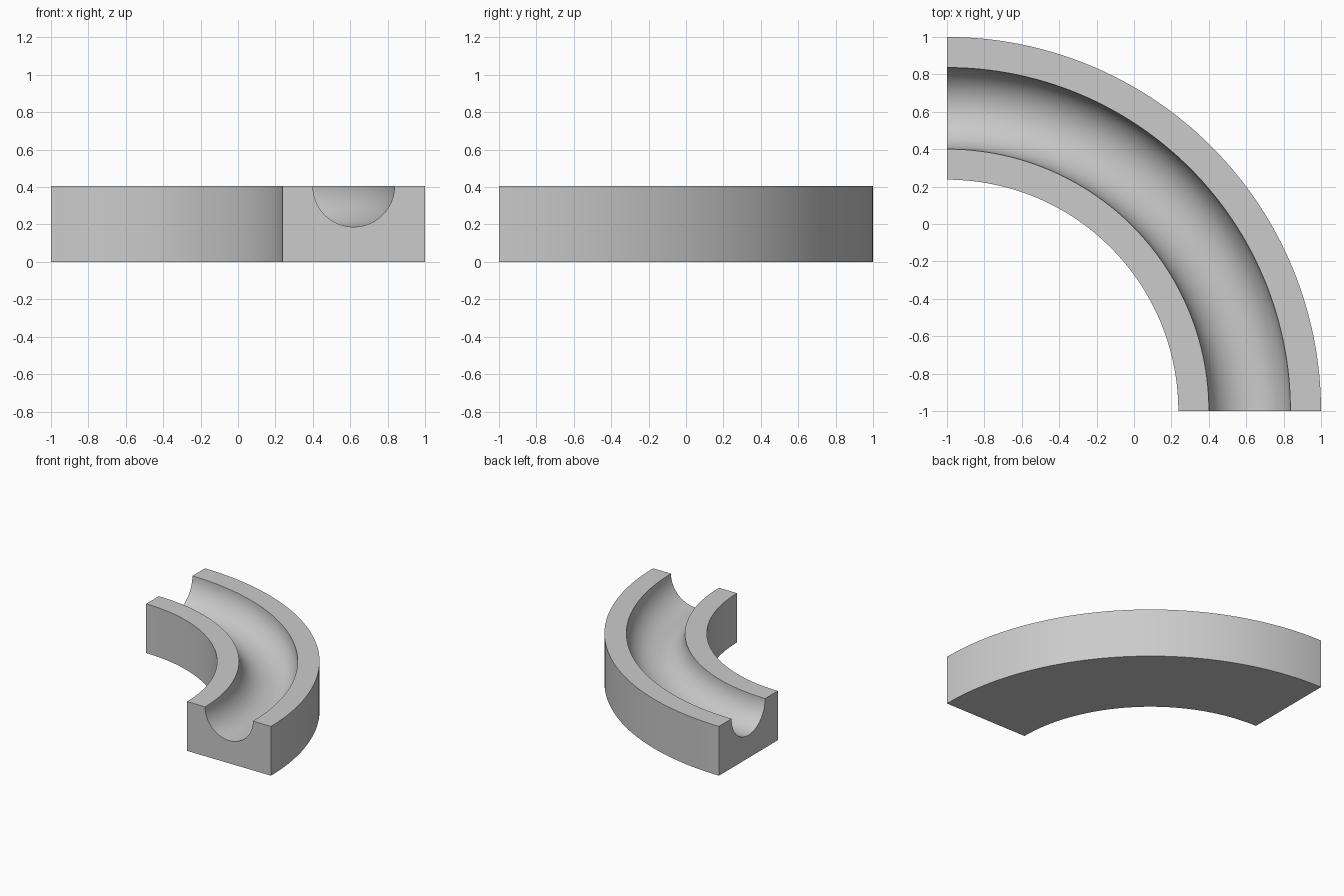
import bpy
import bmesh
from math import cos, sin, pi, radians
from mathutils import Vector

cube = bpy.data.objects.get("Cube")
if cube:
    bpy.data.objects.remove(cube)

# Dimensions of the quarter-turn track
PIVOT = Vector((-1, -1, 0))
INNER, OUTER, HEIGHT = 1.237, 2.0, 0.405
GROOVE = 0.218
MIDDLE = (INNER + OUTER) / 2
ARC_STEPS, TURN_STEPS = 32, 64

# Cross-section: a block with a half-round channel in its top
profile = [(INNER, HEIGHT), (INNER, 0), (OUTER, 0), (OUTER, HEIGHT)]
for i in range(ARC_STEPS + 1):
    a = pi * i / ARC_STEPS
    profile.append((MIDDLE + GROOVE * cos(a), HEIGHT - GROOVE * sin(a)))

# Sweep the cross-section through a quarter turn, keeping both end caps
bm = bmesh.new()
start = bm.faces.new([bm.verts.new(PIVOT + Vector((r, 0, z))) for r, z in profile])
cap = bmesh.ops.duplicate(bm, geom=[start])
bmesh.ops.spin(bm, geom=[start], cent=PIVOT, axis=(0, 0, 1),
               angle=radians(90), steps=TURN_STEPS, use_duplicate=False)
bmesh.ops.remove_doubles(bm, verts=bm.verts, dist=0.0001)
bmesh.ops.recalc_face_normals(bm, faces=bm.faces)

mesh = bpy.data.meshes.new("curved_track")
bm.to_mesh(mesh)
bm.free()
track = bpy.data.objects.new("curved_track", mesh)
bpy.context.collection.objects.link(track)

# Plain grey material
grey = bpy.data.materials.new("light_grey")
grey.use_nodes = True
colour = (0.6, 0.6, 0.6, 1)
grey.diffuse_color = colour
grey.node_tree.nodes["Principled BSDF"].inputs["Base Color"].default_value = colour
mesh.materials.append(grey)

# Smooth the curved walls and channel, keep the rims sharp
bpy.ops.object.select_all(action="DESELECT")
track.select_set(True)
bpy.context.view_layer.objects.active = track
bpy.ops.object.shade_smooth_by_angle(angle=radians(30))
